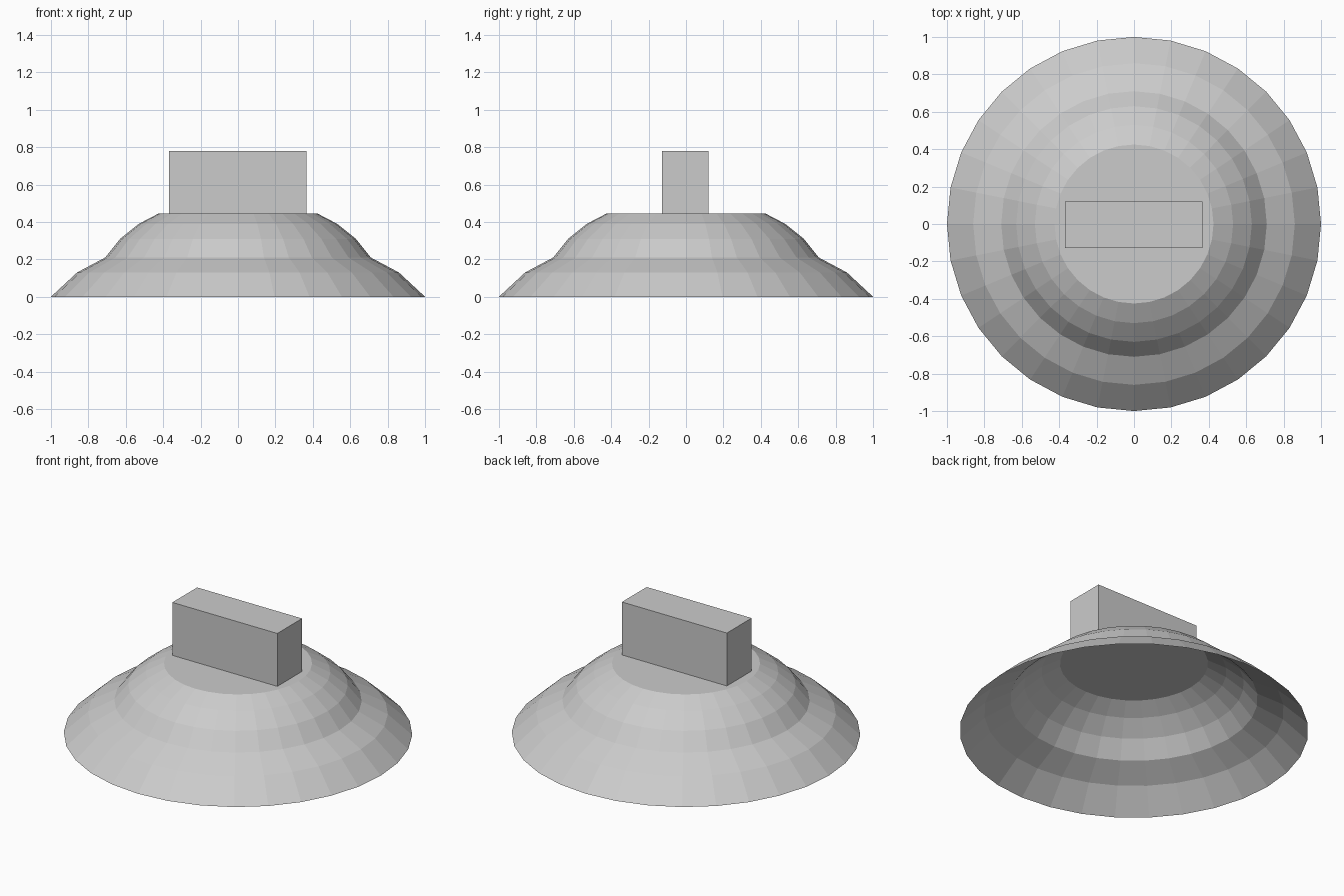
import bpy, bmesh, math
from mathutils import Matrix

cube = bpy.data.objects.get("Cube")
if cube:
    bpy.data.objects.remove(cube, do_unlink=True)

grey = bpy.data.materials.new("light grey")
grey.use_nodes = True
color = (0.6, 0.6, 0.6, 1)
grey.diffuse_color = color
grey.node_tree.nodes["Principled BSDF"].inputs["Base Color"].default_value = color


def add_object(name, bm):
    mesh = bpy.data.meshes.new(name)
    bm.to_mesh(mesh)
    bm.free()
    mesh.materials.append(grey)
    obj = bpy.data.objects.new(name, mesh)
    bpy.context.collection.objects.link(obj)
    return obj


# Thin stepped dome: stacked rings of flat faces, open underneath
SIDES = 32
TOP = 0.445
profile = [(1, 0), (0.86, 0.13), (0.71, 0.21), (0.63, 0.31), (0.53, 0.39), (0.425, TOP)]
bm = bmesh.new()
rings = []
for radius, z in profile:
    angles = [2 * math.pi * i / SIDES for i in range(SIDES)]
    rings.append([bm.verts.new((radius * math.cos(a), radius * math.sin(a), z)) for a in angles])
for low, high in zip(rings, rings[1:]):
    for i in range(SIDES):
        j = (i + 1) % SIDES
        bm.faces.new((low[i], low[j], high[j], high[i]))
bm.faces.new(rings[-1])
add_object("stepped_dome", bm)

# Upright block handle on the flat top
bm = bmesh.new()
bmesh.ops.create_cube(bm, size=1, matrix=Matrix.Diagonal((0.735, 0.248, 0.78 - TOP, 1)))
handle = add_object("block_handle", bm)
handle.location = (-0.002, -0.005, (0.78 + TOP) / 2)
